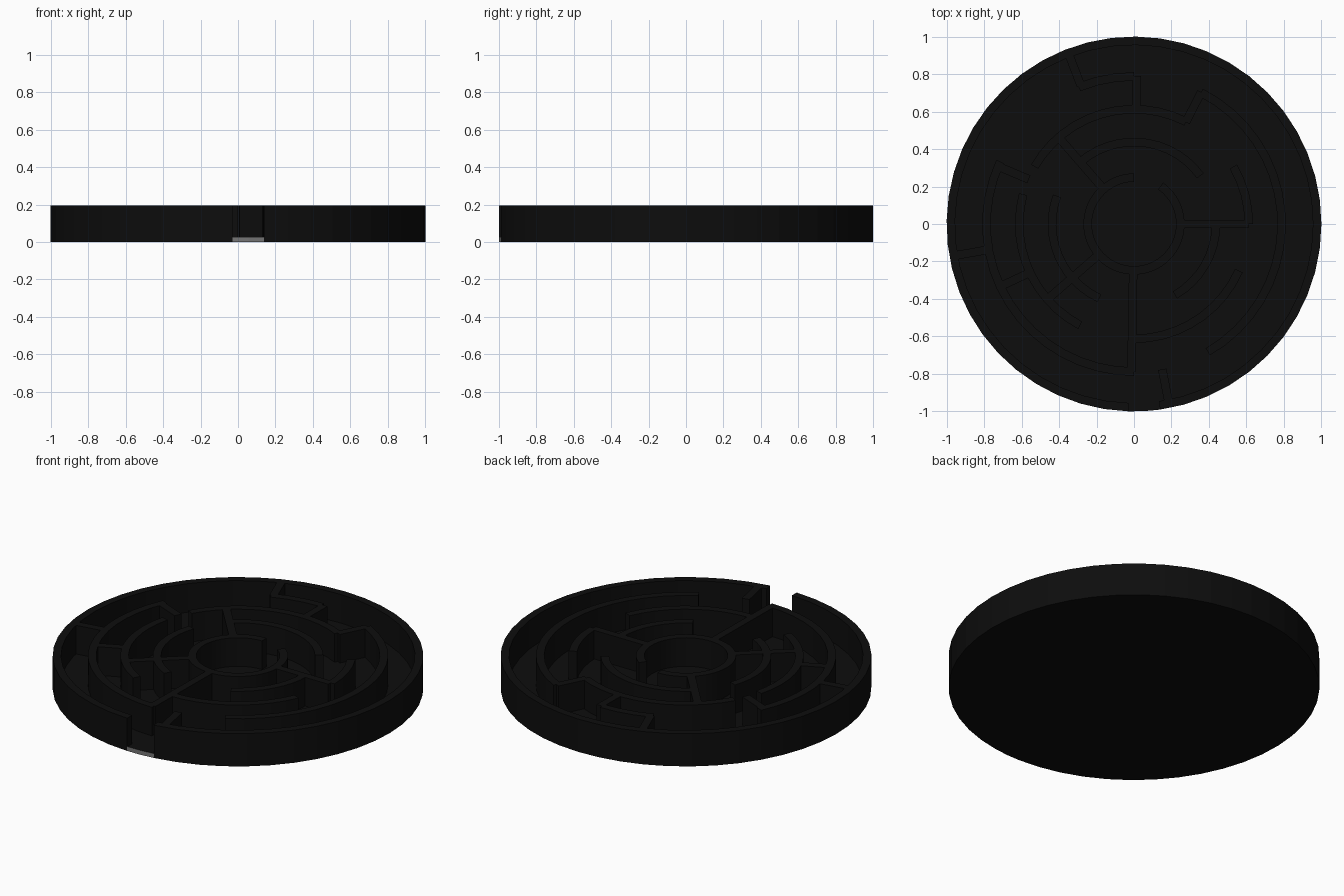
import bpy, bmesh
from math import radians, cos, sin, ceil

cube = bpy.data.objects.get("Cube")
if cube:
    bpy.data.objects.remove(cube)

FLOOR, TOP, THICK = 0.025, 0.195, 0.045
STEP = 7.5  # degrees per facet


def material(name, value):
    mat = bpy.data.materials.new(name)
    mat.use_nodes = True
    colour = (value, value, value, 1)
    mat.diffuse_color = colour
    node = mat.node_tree.nodes["Principled BSDF"]
    node.inputs["Base Color"].default_value = colour
    node.inputs["Roughness"].default_value = 0.8
    return mat


black = material("black", 0.004)
grey = material("grey", 0.18)


def prism(name, outline, z0, z1):
    """Extrude a flat outline from z0 up to z1."""
    bm = bmesh.new()
    face = bm.faces.new([bm.verts.new((x, y, z0)) for x, y in outline])
    new = bmesh.ops.extrude_face_region(bm, geom=[face])["geom"]
    for v in new:
        if isinstance(v, bmesh.types.BMVert):
            v.co.z = z1
    bmesh.ops.recalc_face_normals(bm, faces=bm.faces)
    mesh = bpy.data.meshes.new(name)
    bm.to_mesh(mesh)
    bm.free()
    mesh.materials.append(black)
    mesh.materials.append(grey)
    obj = bpy.data.objects.new(name, mesh)
    bpy.context.collection.objects.link(obj)
    return obj


def polar(r, a):
    return r * cos(radians(a)), r * sin(radians(a))


def arc_wall(name, outer, start, end, z0=FLOOR, z1=TOP):
    n = ceil((end - start) / STEP)
    angles = [start + (end - start) * i / n for i in range(n + 1)]
    outline = [polar(outer, a) for a in angles]
    outline += [polar(outer - THICK, a) for a in reversed(angles)]
    return prism(name, outline, z0, z1)


def radial_wall(name, r0, r1, angle):
    dx, dy = polar(1, angle)
    h = THICK / 2
    outline = [(r * dx - s * dy, r * dy + s * dx)
               for r, s in ((r0, -h), (r1, -h), (r1, h), (r0, h))]
    return prism(name, outline, FLOOR, TOP)


# Floor disc and rim with the entrance left open
GAP = (268.3, 278)
count = int(360 / STEP)
prism("floor", [polar(0.99, i * STEP) for i in range(count)], 0, FLOOR)
arc_wall("outer_wall", 1, GAP[1] - 360, GAP[0], 0)

# Entrance sill with a grey outer face
sill = arc_wall("entrance_sill", 1, *GAP, 0, FLOOR + 0.001)
for face in sill.data.polygons:
    if face.normal.y < -0.8:
        face.material_index = 1

# Curved walls: outer radius, then start and end angles
rings = {
    0.27: [(90, 415)],
    0.46: [(36, 131), (160, 245), (300, 360)],
    0.635: [(0, 30), (63, 150), (165, 242), (270, 336)],
    0.81: [(-60, 63), (90, 112), (155, 270)],
}
for level, (radius, spans) in enumerate(rings.items(), 1):
    for i, (start, end) in enumerate(spans, 1):
        arc_wall(f"ring_{level}_wall_{i}", radius, start, end)

# Straight walls: inner radius, outer radius, angle
spokes = [
    (0.25, 0.61, 0), (0.25, 0.61, 131), (0.25, 0.61, 221), (0.25, 0.79, 269),
    (0.61, 0.79, 63), (0.61, 0.79, 89), (0.61, 0.79, 157), (0.61, 0.79, 205),
    (0.79, 0.97, 111), (0.79, 0.97, 190), (0.79, 0.97, 281),
]
for i, spoke in enumerate(spokes, 1):
    radial_wall(f"spoke_wall_{i}", *spoke)
